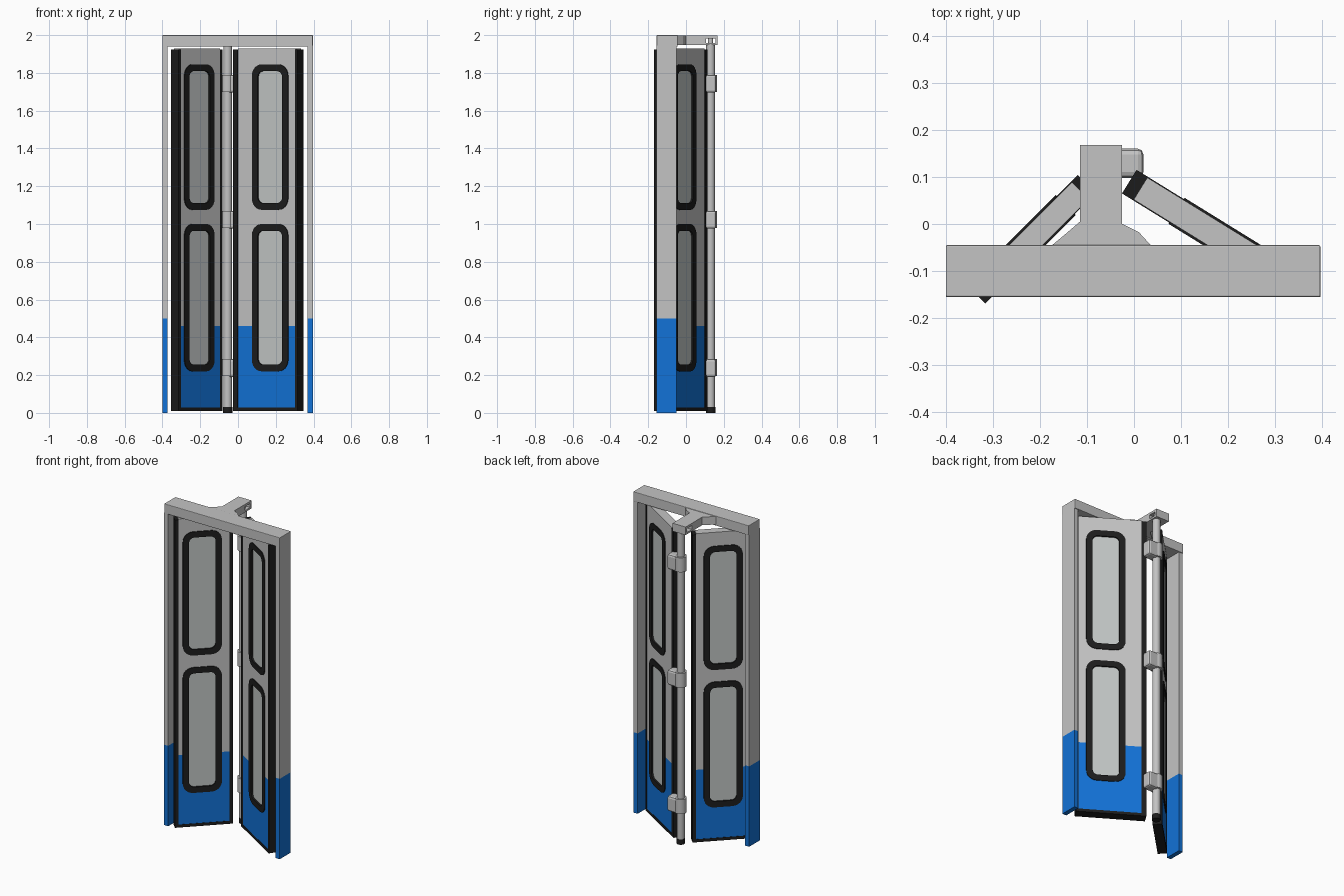
import bpy, bmesh, math
from mathutils import Vector, Matrix

if "Cube" in bpy.data.objects:
    bpy.data.objects.remove(bpy.data.objects["Cube"])


def mat(name, r, g, b):
    m = bpy.data.materials.new(name)
    m.diffuse_color = (r, g, b, 1)
    m.use_nodes = True
    m.node_tree.nodes["Principled BSDF"].inputs["Base Color"].default_value = m.diffuse_color
    return m


GREY = mat("light grey paint", 0.55, 0.55, 0.55)
PANE = mat("window grey", 0.54, 0.57, 0.56)
BLUE = mat("blue paint", 0.006, 0.17, 0.68)
BLACK = mat("black rubber", 0.012, 0.012, 0.012)


def finish(name, bm, mats, split=None, bevel=0):
    """Make an object; faces below the split height get the second material."""
    bmesh.ops.remove_doubles(bm, verts=bm.verts, dist=1e-5)
    if split:
        bmesh.ops.bisect_plane(bm, geom=bm.verts[:] + bm.edges[:] + bm.faces[:],
                               plane_co=(0, 0, split), plane_no=(0, 0, 1))
        for f in bm.faces:
            f.material_index = int(f.calc_center_median().z < split)
    bmesh.ops.recalc_face_normals(bm, faces=bm.faces)
    me = bpy.data.meshes.new(name)
    bm.to_mesh(me)
    bm.free()
    for m in mats:
        me.materials.append(m)
    ob = bpy.data.objects.new(name, me)
    bpy.context.collection.objects.link(ob)
    if bevel:
        b = ob.modifiers.new("bevel", 'BEVEL')
        b.width, b.segments = bevel, 2
    return ob


def box(name, lo, hi, mats, split=None, bevel=0, frame=Matrix()):
    bm = bmesh.new()
    lo, hi = Vector(lo), Vector(hi)
    bmesh.ops.create_cube(bm, size=1, matrix=frame @ Matrix.Translation((lo + hi) / 2)
                          @ Matrix.Diagonal((*(hi - lo), 1)))
    return finish(name, bm, mats, split, bevel)


def rod(name, x, y, z0, z1, r, m, n=16):
    bm = bmesh.new()
    bmesh.ops.create_cone(bm, cap_ends=True, segments=n, radius1=r, radius2=r, depth=z1 - z0,
                          matrix=Matrix.Translation((x, y, (z0 + z1) / 2)))
    for f in bm.faces:
        f.smooth = len(f.verts) == 4
    for e in bm.edges:
        e.smooth = all(f.smooth for f in e.link_faces)
    return finish(name, bm, [m])


def rect(x0, z0, x1, z1, r=0):
    """Rounded rectangle outline."""
    if not r:
        return [(x0, z0), (x1, z0), (x1, z1), (x0, z1)]
    pts = []
    for i, (cx, cz) in enumerate([(x1 - r, z1 - r), (x0 + r, z1 - r),
                                  (x0 + r, z0 + r), (x1 - r, z0 + r)]):
        for k in range(7):
            a = math.radians(90 * i + 15 * k)
            pts.append((cx + r * math.cos(a), cz + r * math.sin(a)))
    return pts


def sheet(name, loops, thick, frame, mats, split=None):
    """Extruded flat outline; inner loops become holes."""
    cu = bpy.data.curves.new(name + " outline", 'CURVE')
    cu.dimensions, cu.fill_mode, cu.extrude = '2D', 'BOTH', thick / 2
    for loop in loops:
        s = cu.splines.new('POLY')
        s.points.add(len(loop) - 1)
        for p, (x, y) in zip(s.points, loop):
            p.co = (x, y, 0, 1)
        s.use_cyclic_u = True
    tmp = bpy.data.objects.new(name + " outline", cu)
    bpy.context.collection.objects.link(tmp)
    me = bpy.data.meshes.new_from_object(tmp)
    bpy.data.objects.remove(tmp)
    bm = bmesh.new()
    bm.from_mesh(me)
    for f in bm.faces:
        f.material_index, f.smooth = 0, False
    bm.transform(frame)
    return finish(name, bm, mats, split)


def leaf(side, start, end, centre, thick, strips):
    """One door leaf with two rubber-framed windows and rubber edges."""
    a, b = Vector((*start, 0)), Vector((*end, 0))
    u, up = (b - a).normalized(), Vector((0, 0, 1))
    n, length = u.cross(up), (b - a).length
    frame = Matrix((u, up, n)).transposed().to_4x4()
    frame.translation = a
    spans = [(0.22, 1.0), (1.075, 1.845)]
    w = 0.112
    outer = [rect(centre - w, z0, centre + w, z1, 0.06) for z0, z1 in spans]
    s0, s1 = strips
    sheet(side + "_door_leaf", [rect(s0, 0.025, length - s1, 1.93)] + outer,
          thick, frame, [GREY, BLUE], 0.46)
    for (z0, z1), o, nm in zip(spans, outer, ("lower", "upper")):
        inner = rect(centre - w + 0.036, z0 + 0.036, centre + w - 0.036, z1 - 0.036, 0.03)
        sheet(f"{side}_{nm}_window_seal", [o, inner], thick + 0.01, frame, [BLACK])
        sheet(f"{side}_{nm}_window_pane", [inner], thick - 0.01, frame, [PANE])
    # rubber along both upright edges and the bottom
    t = thick / 2 + 0.002
    box(side + "_start_edge_seal", (0, 0.01, -t), (s0, 1.925, t), [BLACK], frame=frame)
    box(side + "_end_edge_seal", (length - s1, 0.01, -t), (length, 1.925, t), [BLACK], frame=frame)
    box(side + "_bottom_seal", (s0, 0.01, -t), (length - s1, 0.028, t), [BLACK], frame=frame)


# folding leaves
leaf("left", (-0.335, -0.15), (-0.1, 0.085), 0.157, 0.05, (0.02, 0.02))
leaf("right", (-0.01, 0.09), (0.33, -0.12), 0.23, 0.055, (0.028, 0.014))

# side posts
box("left_post", (-0.4, -0.155, 0), (-0.372, -0.05, 1.945), [GREY, BLUE], 0.5)
box("right_post", (0.368, -0.155, 0), (0.396, -0.05, 1.945), [GREY, BLUE], 0.5)

# header beam with a flared arm reaching back over the pole
box("header_beam", (-0.4, -0.155, 1.94), (0.396, -0.045, 2.0), [GREY], bevel=0.003)
arm = [(-0.18, -0.05), (-0.15, -0.025), (-0.115, 0.005), (-0.115, 0.105),
       (-0.025, 0.105), (-0.025, 0.0), (0.01, -0.017), (0.04, -0.05)]
sheet("header_arm", [arm], 0.05, Matrix.Translation((0, 0, 1.972)), [GREY])
for nm, z0, z1 in (("top", 1.983, 1.997), ("bottom", 1.947, 1.958)):
    box(f"arm_{nm}_plate", (-0.115, 0.1, z0), (-0.025, 0.168, z1), [GREY])
box("arm_end_plate", (-0.115, 0.156, 1.947), (-0.025, 0.168, 1.997), [GREY])

# turning pole, its foot and top pin
PX, PY = -0.055, 0.13
rod("pole", PX, PY, 0.03, 1.95, 0.023, GREY)
rod("pole_foot", PX, PY, 0.0, 0.032, 0.025, BLACK)
rod("pole_top_pin", PX, PY, 1.94, 1.99, 0.014, GREY)

# clamps joining the pole to the right leaf
for i, z in enumerate((0.24, 1.025, 1.745)):
    rod(f"clamp_collar_{i + 1}", PX, PY, z - 0.045, z + 0.045, 0.034, GREY)
    box(f"clamp_block_{i + 1}", (-0.05, 0.098, z - 0.05), (0.02, 0.16, z + 0.045),
        [GREY], bevel=0.012)
